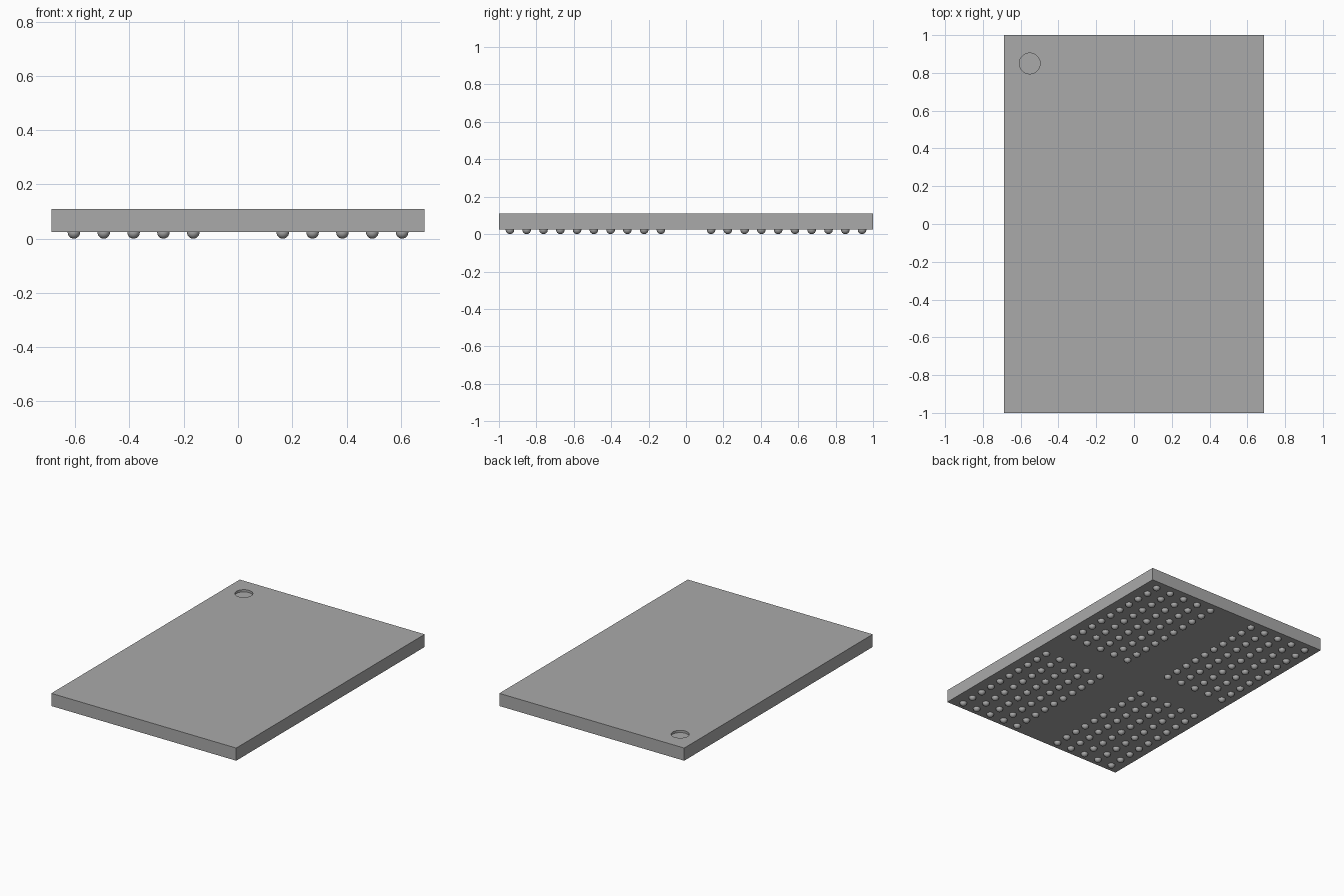
import bpy, bmesh
from mathutils import Matrix

cube = bpy.data.objects.get("Cube")
if cube:
    bpy.data.objects.remove(cube, do_unlink=True)

HALF_X, HALF_Y = 0.687, 1.0
BOTTOM, TOP = 0.024, 0.109
BALL_R = 0.023


def material(name, value):
    mat = bpy.data.materials.new(name)
    mat.use_nodes = True
    color = (value, value, value, 1)
    mat.diffuse_color = color
    mat.node_tree.nodes["Principled BSDF"].inputs["Base Color"].default_value = color
    return mat


def mesh_object(name, bm, mat):
    mesh = bpy.data.meshes.new(name)
    bm.to_mesh(mesh)
    bm.free()
    mesh.materials.append(mat)
    obj = bpy.data.objects.new(name, mesh)
    bpy.context.collection.objects.link(obj)
    return obj


gray = material("package gray", 0.40)
solder = material("solder gray", 0.40)

# Flat rectangular package
bm = bmesh.new()
size = Matrix.Diagonal((2 * HALF_X, 2 * HALF_Y, TOP - BOTTOM, 1))
bmesh.ops.create_cube(bm, size=1, matrix=Matrix.Translation((0, 0, (TOP + BOTTOM) / 2)) @ size)
body = mesh_object("package_body", bm, gray)

# Round orientation dimple sunk into one top corner
bm = bmesh.new()
bmesh.ops.create_cone(bm, cap_ends=True, segments=48, radius1=0.055, radius2=0.055, depth=0.04,
                      matrix=Matrix.Translation((0.135 - HALF_X, HALF_Y - 0.15, TOP + 0.005)))
cutter = mesh_object("dimple_cutter", bm, gray)
cutter.hide_render = True
cutter.hide_set(True)
dimple = body.modifiers.new("corner_dimple", "BOOLEAN")
dimple.operation = "DIFFERENCE"
dimple.solver = "EXACT"
dimple.object = cutter

# Four mirrored blocks of solder balls under the package
bm = bmesh.new()
for sx in (-1, 1):
    for sy in (-1, 1):
        for col in range(5):
            for row in range(10):
                spot = (sx * (0.165 + 0.11 * col), sy * (0.134 + 0.0897 * row), BALL_R)
                bmesh.ops.create_uvsphere(bm, u_segments=20, v_segments=12, radius=BALL_R,
                                          matrix=Matrix.Translation(spot))
for face in bm.faces:
    face.smooth = True
mesh_object("solder_balls", bm, solder)
